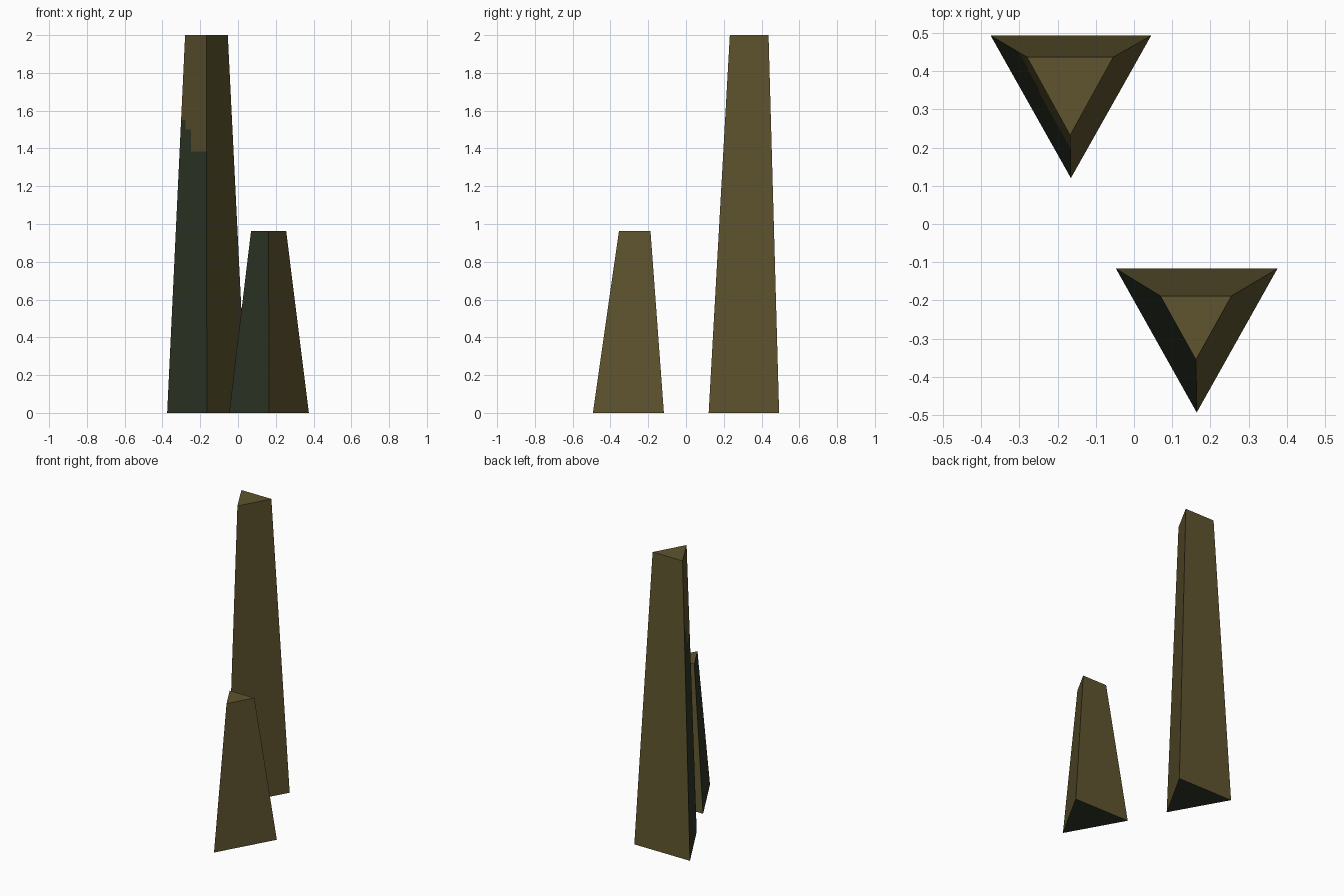
import bpy, bmesh

if "Cube" in bpy.data.objects:
    bpy.data.objects.remove(bpy.data.objects["Cube"])


def make_material(name, rgb):
    mat = bpy.data.materials.new(name)
    mat.diffuse_color = (*rgb, 1.0)
    mat.use_nodes = True
    mat.node_tree.nodes["Principled BSDF"].inputs["Base Color"].default_value = mat.diffuse_color
    return mat


olive = make_material("olive_brown", (0.115, 0.091, 0.029))
green = make_material("dark_moss_green", (0.031, 0.041, 0.022))


def triangle(x, half_width, back_y, front_y, z):
    """Triangle pointing to the front: back left, back right, front tip."""
    return [(x - half_width, back_y, z), (x + half_width, back_y, z), (x, front_y, z)]


def tapered_pillar(name, base, top, steps=()):
    bm = bmesh.new()
    low = [bm.verts.new(p) for p in base]
    high = [bm.verts.new(p) for p in top]
    bm.faces.new(low)
    bm.faces.new(high)
    for i in range(3):
        j = (i + 1) % 3
        bm.faces.new((low[i], low[j], high[j], high[i]))
    bmesh.ops.recalc_face_normals(bm, faces=bm.faces)
    bm.normal_update()

    def left_faces():
        return [f for f in bm.faces if f.normal.x < -0.5]

    # Cut the left side along the stepped moss edge
    for x, z in steps:
        for co, no in (((x, 0, 0), (1, 0, 0)), ((0, 0, z), (0, 0, 1))):
            faces = left_faces()
            geom = list({e for f in faces for e in f.edges} | {v for f in faces for v in f.verts})
            bmesh.ops.bisect_plane(bm, geom=geom + faces, plane_co=co, plane_no=no, dist=1e-5)
            bm.normal_update()

    # Moss covers the underside and the left side, below the steps if any
    for f in bm.faces:
        c = f.calc_center_median()
        if f.normal.z < -0.5:
            f.material_index = 1
        elif f.normal.x < -0.5:
            limit = next((z for x, z in steps if c.x < x), 10)
            f.material_index = int(c.z < limit)

    mesh = bpy.data.meshes.new(name)
    bm.to_mesh(mesh)
    bm.free()
    mesh.materials.append(olive)
    mesh.materials.append(green)
    obj = bpy.data.objects.new(name, mesh)
    bpy.context.collection.objects.link(obj)
    return obj


# Tall pillar at the back left, moss ending in steps
tapered_pillar("tall_pillar",
               triangle(-0.165, 0.21, 0.493, 0.12, 0),
               triangle(-0.167, 0.113, 0.437, 0.232, 2.0),
               steps=((-0.277, 1.55), (-0.25, 1.5), (-0.16, 1.385)))

# Short pillar at the front right
tapered_pillar("short_pillar",
               triangle(0.164, 0.211, -0.117, -0.493, 0),
               triangle(0.162, 0.093, -0.188, -0.355, 0.963))
